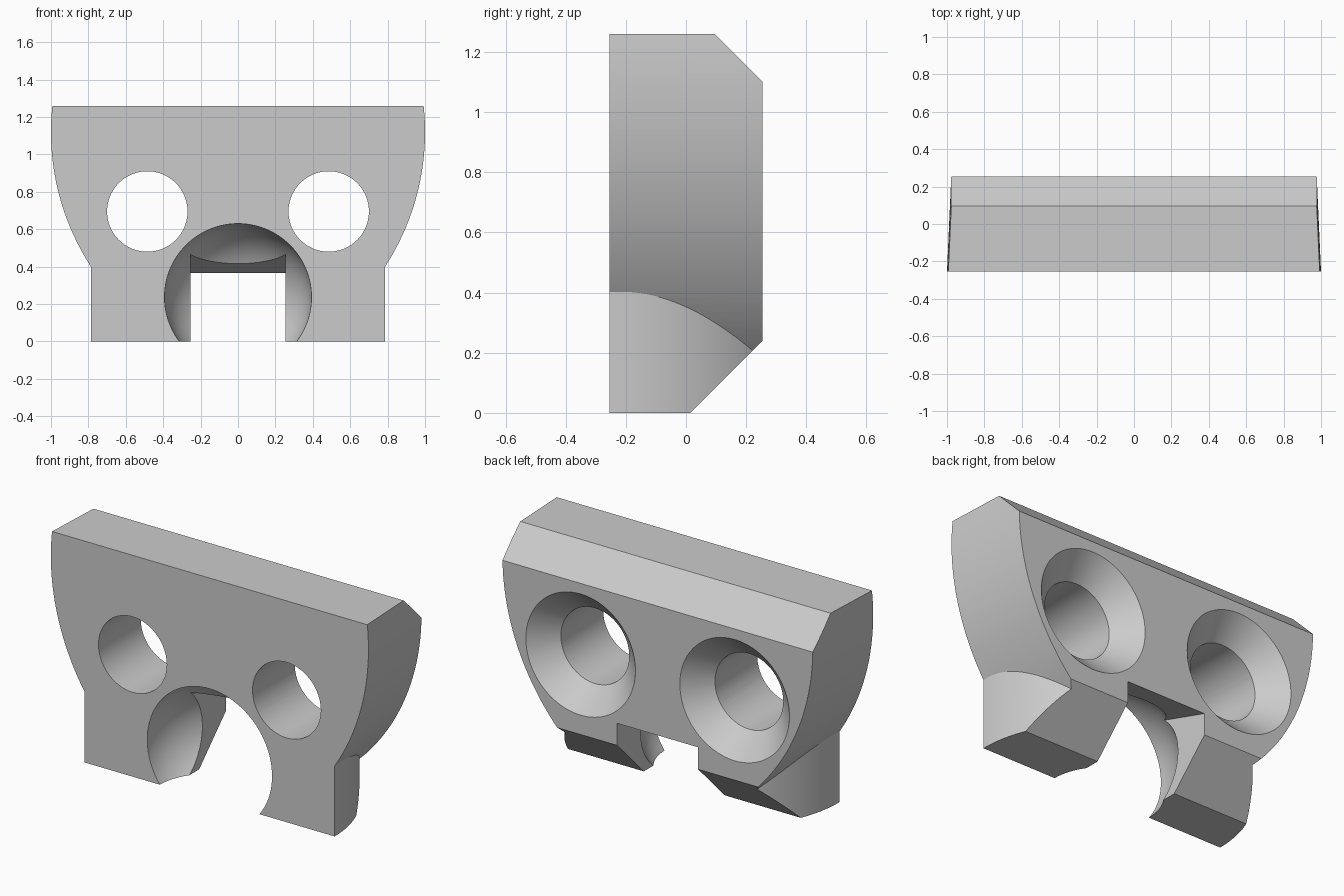
import bpy, bmesh, math
from mathutils import Matrix

old = bpy.data.objects.get("Cube")
if old:
    bpy.data.objects.remove(old, do_unlink=True)

grey = bpy.data.materials.new("plain grey")
grey.use_nodes = True
COLOR = (0.6, 0.6, 0.6, 1)
grey.diffuse_color = COLOR
grey.node_tree.nodes["Principled BSDF"].inputs["Base Color"].default_value = COLOR

HALF = 0.255   # half thickness
TOP = 1.26


def finish(name, bm):
    bmesh.ops.recalc_face_normals(bm, faces=bm.faces)
    mesh = bpy.data.meshes.new(name)
    bm.to_mesh(mesh)
    bm.free()
    mesh.materials.append(grey)
    ob = bpy.data.objects.new(name, mesh)
    bpy.context.collection.objects.link(ob)
    return ob


def loft(name, ring_a, ring_b):
    """Closed solid between two rings of equal length."""
    bm = bmesh.new()
    a = [bm.verts.new(p) for p in ring_a]
    b = [bm.verts.new(p) for p in ring_b]
    bm.faces.new(a)
    bm.faces.new(b)
    for i in range(len(a)):
        j = (i + 1) % len(a)
        bm.faces.new((a[i], a[j], b[j], b[i]))
    return finish(name, bm)


def cone(name, x, z, y0, y1, r0, r1):
    """Round cutter along y, from y0 to y1."""
    bm = bmesh.new()
    place = Matrix.Translation((x, (y0 + y1) / 2, z)) @ Matrix.Rotation(-math.pi / 2, 4, 'X')
    bmesh.ops.create_cone(bm, cap_ends=True, segments=96, radius1=r0, radius2=r1,
                          depth=y1 - y0, matrix=place)
    return finish(name, bm)


def combine(target, other, operation):
    mod = target.modifiers.new(other.name, 'BOOLEAN')
    mod.operation = operation
    mod.solver = 'EXACT'
    mod.object = other
    bpy.context.view_layer.objects.active = target
    bpy.ops.object.modifier_apply(modifier=mod.name)
    bpy.data.objects.remove(other, do_unlink=True)


def shield_ring(y):
    """Curved side outline, slightly narrower toward the back."""
    radius = 1.32 - 0.045 * (y + HALF)
    low, high, n = -0.05, 1.3, 56
    zs = [low + (high - low) * i / n for i in range(n + 1)]
    side = [(math.sqrt(radius ** 2 - (z - 1.12) ** 2) - 0.32, y, z) for z in zs]
    return side + [(-x, y, z) for x, y, z in reversed(side)]


def leg_ring(z):
    """Footprint of the legs with rounded outer sides."""
    n = 40
    ys = [-0.29 + 0.58 * i / n for i in range(n + 1)]
    side = [(0.077 + math.sqrt(0.71 ** 2 - (y + HALF) ** 2), y, z) for y in ys]
    return side + [(-x, y, z) for x, y, z in reversed(side)]


# Main plate and legs
plate = loft("bracket_plate", shield_ring(-0.28), shield_ring(0.28))
combine(plate, loft("legs", leg_ring(-0.1), leg_ring(0.5)), 'UNION')

# Trim to the side profile with chamfered back edges
profile = [(-HALF, 0), (0.015, 0), (HALF, 0.24), (HALF, 1.1), (0.095, TOP), (-HALF, TOP)]
trim = loft("side_profile", [(-1.5, y, z) for y, z in profile],
            [(1.5, y, z) for y, z in profile])
combine(plate, trim, 'INTERSECT')

# Countersunk screw holes
for x in (-0.485, 0.485):
    combine(plate, cone("hole", x, 0.695, -0.4, 0.4, 0.215, 0.215), 'DIFFERENCE')
    combine(plate, cone("countersink", x, 0.695, HALF - 0.15, HALF + 0.03, 0.195, 0.375),
            'DIFFERENCE')

# Slot between the legs with a sloping roof
slope = 0.32
slot = [(-0.4, -0.2), (0.4, -0.2), (0.4, 0.365 - slope * 0.145), (-0.2, 0.365 + slope * 0.455),
        (-0.4, 0.365 + slope * 0.455)]
combine(plate, loft("slot", [(-0.255, y, z) for y, z in slot],
                    [(0.255, y, z) for y, z in slot]), 'DIFFERENCE')

# Spherical hollow in the front
bm = bmesh.new()
bmesh.ops.create_uvsphere(bm, u_segments=96, v_segments=48, radius=0.393,
                          matrix=Matrix.Translation((0, -HALF, 0.237))
                          @ Matrix.Rotation(math.pi / 2, 4, 'X'))
combine(plate, finish("hollow", bm), 'DIFFERENCE')

# Smooth curved surfaces, keep hard edges
bpy.ops.object.select_all(action='DESELECT')
plate.select_set(True)
bpy.context.view_layer.objects.active = plate
bpy.ops.object.shade_smooth_by_angle(angle=math.radians(25))
